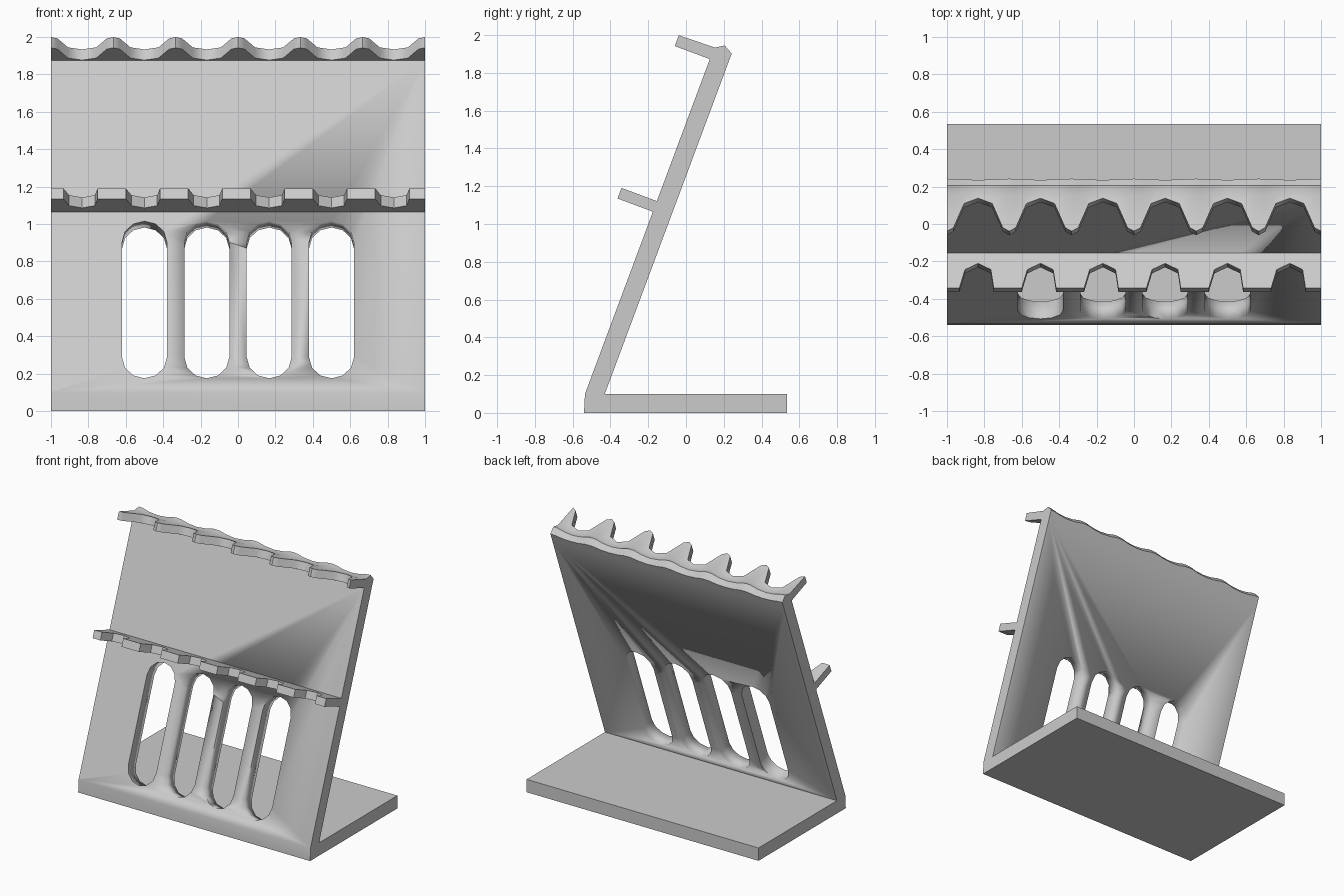
import bpy, math
from mathutils import Vector

if "Cube" in bpy.data.objects:
    bpy.data.objects.remove(bpy.data.objects["Cube"])

TILT = math.atan2(0.66, 1.77)
UP = Vector((0, math.sin(TILT), math.cos(TILT)))      # up along the leaning panel
OUT = Vector((0, -math.cos(TILT), math.sin(TILT)))    # out of the panel's front face
X = Vector((1, 0, 0))
FOOT = Vector((0, -0.535, 0.1))                       # lower front edge of the panel
TOP = Vector((0, 0.126, 1.873))                       # upper front edge of the panel
CENTRES = [(2 * i - 5) / 6 for i in range(6)]         # notch centres


def loft(name, rings, angle=40):
    """Closed solid through a row of matching closed rings."""
    n = len(rings[0])
    verts = [v for r in rings for v in r]
    faces = [list(range(n))[::-1], [len(verts) - n + i for i in range(n)]]
    for k in range(len(rings) - 1):
        for i in range(n):
            j = (i + 1) % n
            faces.append([k * n + i, k * n + j, k * n + n + j, k * n + n + i])
    me = bpy.data.meshes.new(name)
    me.from_pydata(verts, [], faces)
    ob = bpy.data.objects.new(name, me)
    bpy.context.collection.objects.link(ob)
    bpy.ops.object.select_all(action='DESELECT')
    ob.select_set(True)
    bpy.context.view_layer.objects.active = ob
    bpy.ops.object.mode_set(mode='EDIT')
    bpy.ops.mesh.select_all(action='SELECT')
    bpy.ops.mesh.normals_make_consistent(inside=False)
    bpy.ops.object.mode_set(mode='OBJECT')
    bpy.ops.object.shade_smooth_by_angle(angle=math.radians(angle))
    return ob


# base and leaning panel
back = TOP - OUT * 0.0985
profile = [(-0.54, 0), (0.535, 0), (0.535, 0.1), (-0.43, 0.1),
           (back.y, back.z), (TOP.y, TOP.z), (FOOT.y, FOOT.z)]
body = loft("base_and_panel", [[(x, y, z) for y, z in profile] for x in (-1, 1)])

# four rounded slots cut square to the panel
for cx in (-0.5, -1 / 6, 1 / 6, 0.5):
    outline = []
    for centre, start in ((0.857, 0), (0.2, math.pi)):
        for i in range(7):
            a = start + math.pi * i / 6
            outline.append(FOOT + X * (cx + 0.12 * math.cos(a))
                           + UP * (centre + 0.12 * math.sin(a)))
    cutter = loft("slot_cutter", [[p + OUT * d for p in outline] for d in (-0.14, 0.1)])
    cutter.hide_render = True
    bpy.context.view_layer.objects.active = body
    mod = body.modifiers.new("slot", 'BOOLEAN')
    mod.operation = 'DIFFERENCE'
    mod.solver = 'EXACT'
    mod.object = cutter
    bpy.ops.object.modifier_apply(modifier=mod.name)
    bpy.data.objects.remove(cutter)

# notched middle ledge
ledge_z = 1.065
ledge = FOOT + UP * ((ledge_z - FOOT.z) / UP.z)
outline = [(-1, -0.01), (-1, 0.2)]
for cx in CENTRES:
    outline += [(cx + dx, l) for dx, l in
                ((-0.1, 0.2), (-0.07, 0.095), (0, 0.06), (0.068, 0.095), (0.083, 0.2))]
outline += [(1, 0.2), (1, -0.01)]
loft("middle_ledge", [[ledge + X * x + OUT * l + UP * h for x, l in outline]
                      for h in (0, 0.06)])

# scalloped top rail: (x offset, lip length, tooth weight) across one notch
wave = [(-0.132, 0.178, 0.9), (-0.075, 0.04, 0.3), (0, 0.01, 0),
        (0.075, 0.04, 0.3), (0.132, 0.178, 0.9)]
columns = [(-1, 0.198, 1)]
for cx in CENTRES:
    columns += [(cx + dx, l, w) for dx, l, w in wave] + [(cx + 1 / 6, 0.198, 1)]
rings = []
for x, l, w in columns:
    lip = TOP + OUT * l
    ring = [TOP, lip, lip + UP * 0.061,
            Vector((0, 0.165 - 0.012 * w, 1.92 + 0.014 * w)),
            Vector((0, 0.205, 1.92 + 0.025 * w)),
            back + UP * (0.05 + 0.018 * w), back]
    rings.append([p + X * x for p in ring])
loft("top_rail", rings, 50)
